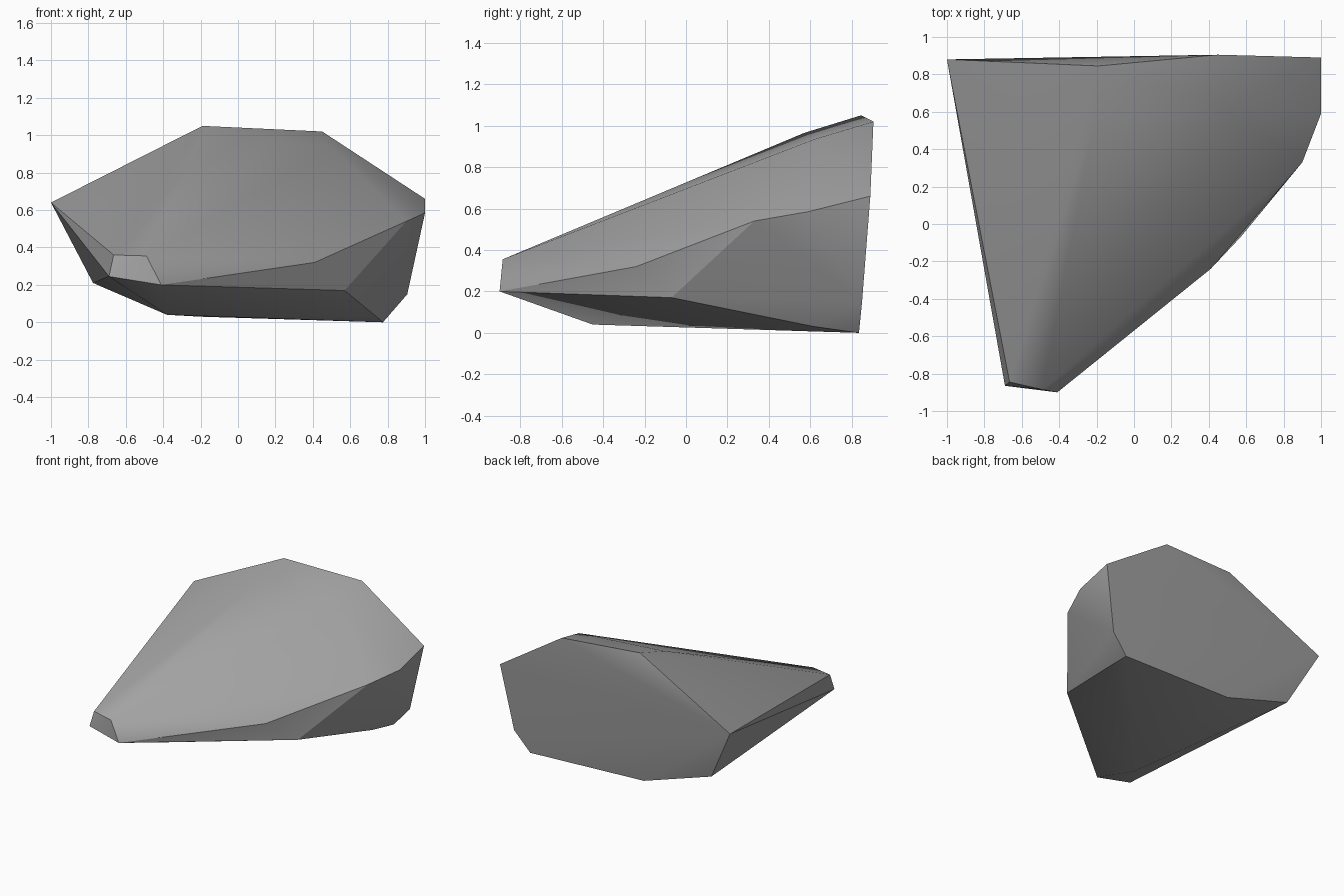
import bpy
import bmesh
import math

cube = bpy.data.objects.get("Cube")
if cube:
    bpy.data.objects.remove(cube, do_unlink=True)

# Stone colour
stone = bpy.data.materials.new("stone_grey")
stone.use_nodes = True
grey = (0.36, 0.36, 0.36, 1)
stone.diffuse_color = grey
bsdf = stone.node_tree.nodes["Principled BSDF"]
bsdf.inputs["Base Color"].default_value = grey
bsdf.inputs["Roughness"].default_value = 0.9

# Corners of the chipped boulder
nose = [(-.665, -.845, .36), (-.49, -.885, .355), (-.41, -.9, .2), (-.69, -.865, .245)]
crown = [(-.19, .845, 1.05), (.45, .905, 1.02), (-.21, .57, .965), (.5, .62, .935)]
flank = [(-1, .88, .64), (1, .89, .66), (1, .59, .585), (.9, .33, .54),
         (.41, -.24, .32), (.57, -.07, .17), (.905, .85, .15)]
base = [(.775, .835, 0), (.74, .62, .03), (-.38, -.45, .04),
        (-.2, .81, .03), (-.775, .79, .21)]

# Wrap the corners in a convex skin
bm = bmesh.new()
for corner in nose + crown + flank + base:
    bm.verts.new(corner)
hull = bmesh.ops.convex_hull(bm, input=bm.verts)
loose = [v for v in bm.verts if not v.link_faces]
bmesh.ops.delete(bm, geom=loose, context="VERTS")
bmesh.ops.recalc_face_normals(bm, faces=bm.faces)

mesh = bpy.data.meshes.new("boulder")
bm.to_mesh(mesh)
bm.free()
mesh.materials.append(stone)
boulder = bpy.data.objects.new("boulder", mesh)
bpy.context.collection.objects.link(boulder)

# Soft shading with sharp chipped edges
bpy.ops.object.select_all(action="DESELECT")
boulder.select_set(True)
bpy.context.view_layer.objects.active = boulder
bpy.ops.object.shade_smooth_by_angle(angle=math.radians(30))
